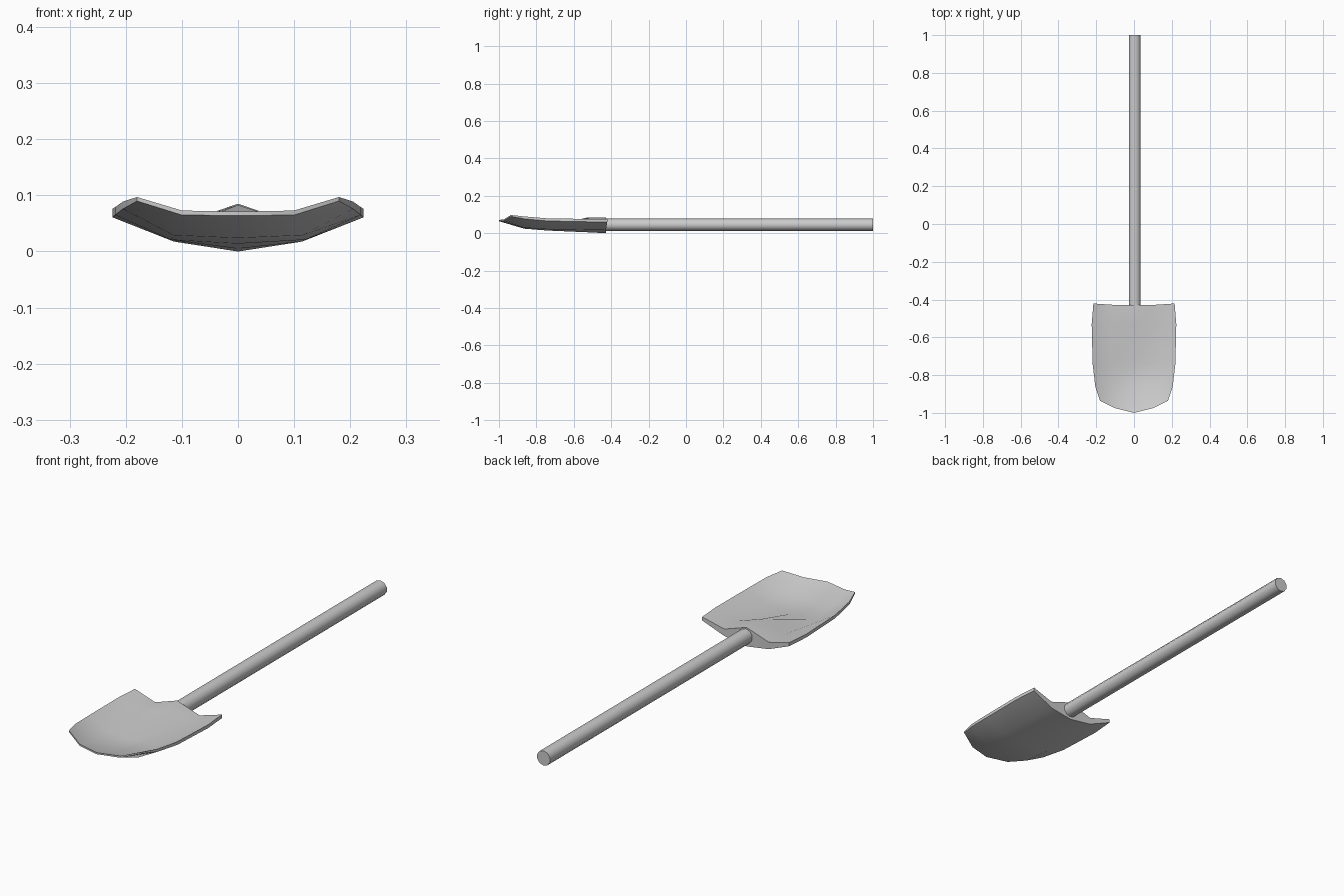
import bpy, bmesh, math

if "Cube" in bpy.data.objects:
    bpy.data.objects.remove(bpy.data.objects["Cube"])

# Blade: half cross-sections from tip to back, as (x, y, underside z, top z)
# for the centre, middle and edge of each row
rows = [
    [(0, -1.0, .064, .071), (.10, -.975, .065, .073), (.18, -.936, .090, .097)],
    [(0, -.865, .024, .034), (.115, -.865, .029, .039), (.205, -.86, .076, .089)],
    [(0, -.74, .014, .026), (.12, -.74, .021, .034), (.219, -.74, .065, .079)],
    [(0, -.53, .005, .083), (.115, -.53, .018, .045), (.224, -.53, .061, .076)],
    [(0, -.428, .0, .085), (.11, -.428, .017, .048), (.215, -.421, .061, .077)],
]

bm = bmesh.new()


def add_sheet(k):
    sheet = []
    for row in rows:
        full = [(-p[0], *p[1:]) for p in reversed(row[1:])] + row
        sheet.append([bm.verts.new((p[0], p[1], p[k])) for p in full])
    return sheet


under, top = add_sheet(2), add_sheet(3)
for s in (under, top):
    for i in range(len(s) - 1):
        for j in range(len(s[0]) - 1):
            bm.faces.new((s[i][j], s[i][j + 1], s[i + 1][j + 1], s[i + 1][j]))


# Rim joining the top and underside
def rim(s):
    return (s[0] + [r[-1] for r in s[1:]] + s[-1][-2::-1]
            + [r[0] for r in s[-2:0:-1]])


a, b = rim(under), rim(top)
for i in range(len(a)):
    n = (i + 1) % len(a)
    bm.faces.new((a[i], a[n], b[n], b[i]))
bmesh.ops.recalc_face_normals(bm, faces=bm.faces)

mesh = bpy.data.meshes.new("blade")
bm.to_mesh(mesh)
bm.free()
blade = bpy.data.objects.new("blade", mesh)
bpy.context.collection.objects.link(blade)

# Handle: round pole running from inside the socket to the back end
y0, y1 = -.45, 1.0
bpy.ops.mesh.primitive_cylinder_add(
    vertices=10, radius=.033, depth=y1 - y0,
    location=(.004, (y0 + y1) / 2, .045), rotation=(math.pi / 2, 0, 0))
handle = bpy.context.object
handle.name = "handle"

# Smooth shading with sharp rims
for ob in (blade, handle):
    bpy.ops.object.select_all(action='DESELECT')
    ob.select_set(True)
    bpy.context.view_layer.objects.active = ob
    bpy.ops.object.shade_smooth_by_angle(angle=math.radians(45))
